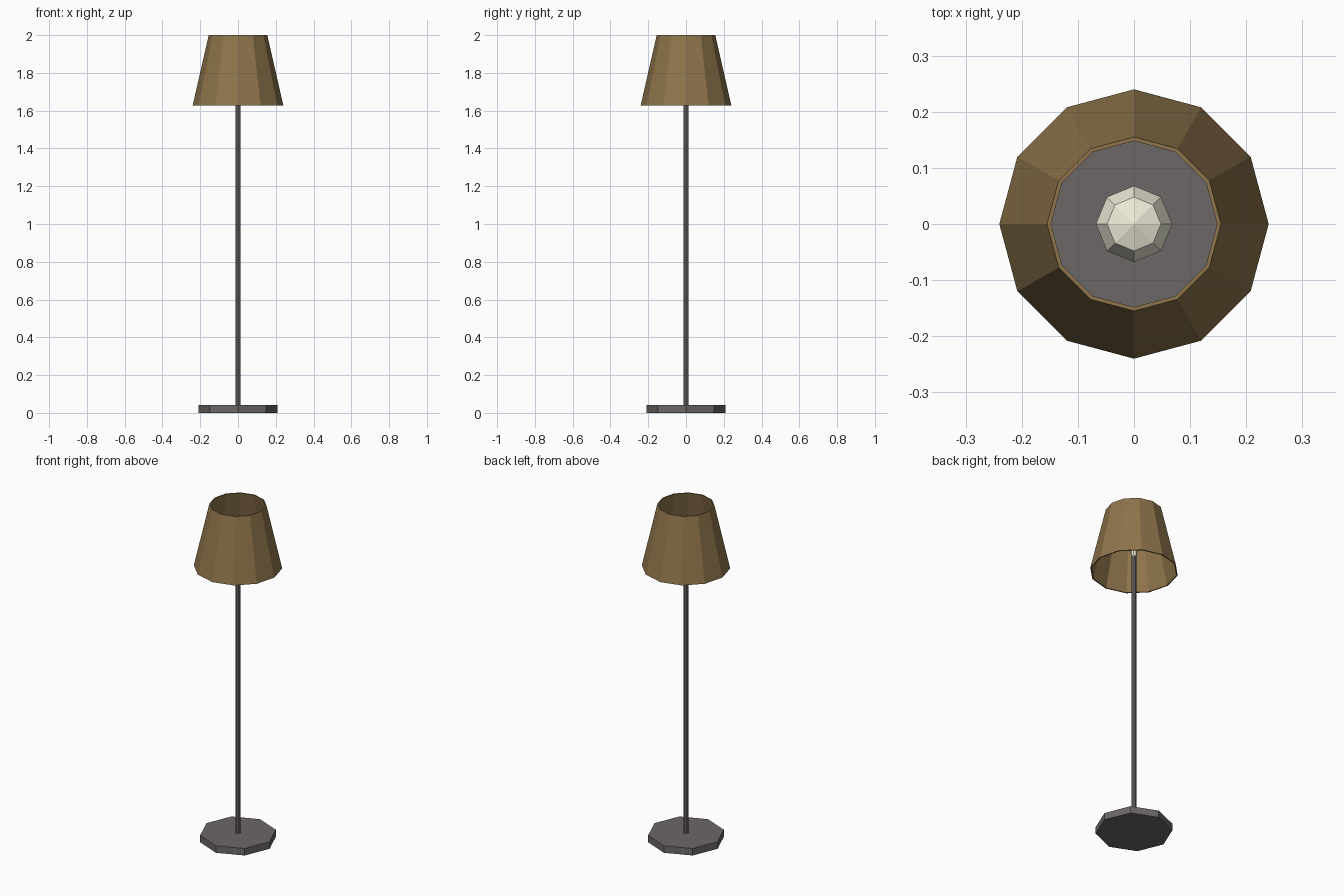
import bpy, bmesh
from math import cos, sin, tau

if "Cube" in bpy.data.objects:
    bpy.data.objects.remove(bpy.data.objects["Cube"])


def paint(obj, name, color):
    mat = bpy.data.materials.new(name)
    mat.diffuse_color = (*color, 1)
    mat.use_nodes = True
    mat.node_tree.nodes["Principled BSDF"].inputs["Base Color"].default_value = mat.diffuse_color
    obj.data.materials.append(mat)


def lathe(name, profile, sides, color, closed=False):
    """Revolve (radius, z) points around z; zero radius collapses to a point."""
    bm = bmesh.new()
    rings = []
    for r, z in profile:
        n = sides if r > 0 else 1
        rings.append([bm.verts.new((r * cos(tau * i / sides), r * sin(tau * i / sides), z))
                      for i in range(n)])
    pairs = list(zip(rings, rings[1:]))
    if closed:
        pairs.append((rings[-1], rings[0]))
    for a, b in pairs:
        for i in range(sides):
            j = (i + 1) % sides
            quad = [a[i % len(a)], a[j % len(a)], b[j % len(b)], b[i % len(b)]]
            bm.faces.new(list(dict.fromkeys(quad)))
    # cap open ends
    if not closed:
        for ring in (rings[0], rings[-1]):
            if len(ring) > 1:
                bm.faces.new(ring)
    bmesh.ops.recalc_face_normals(bm, faces=bm.faces)
    mesh = bpy.data.meshes.new(name)
    bm.to_mesh(mesh)
    bm.free()
    obj = bpy.data.objects.new(name, mesh)
    bpy.context.collection.objects.link(obj)
    paint(obj, name + "_color", color)
    return obj


METAL = (0.15, 0.135, 0.135)
FABRIC = (0.27, 0.175, 0.07)
GLASS = (0.85, 0.82, 0.68)

# octagonal foot and thin pole
lathe("base", [(0.208, 0), (0.208, 0.042)], 8, METAL)
lathe("pole", [(0.0145, 0.042), (0.0145, 1.72)], 8, METAL)

# bulb with narrow neck
lathe("bulb", [(0.0145, 1.72), (0.02, 1.76), (0.062, 1.80), (0.068, 1.83),
               (0.048, 1.87), (0, 1.885)], 8, GLASS)

# open twelve-sided shade with a thin wall
lathe("shade", [(0.24, 1.628), (0.155, 2.0), (0.148, 2.0), (0.233, 1.628)],
      12, FABRIC, closed=True)
